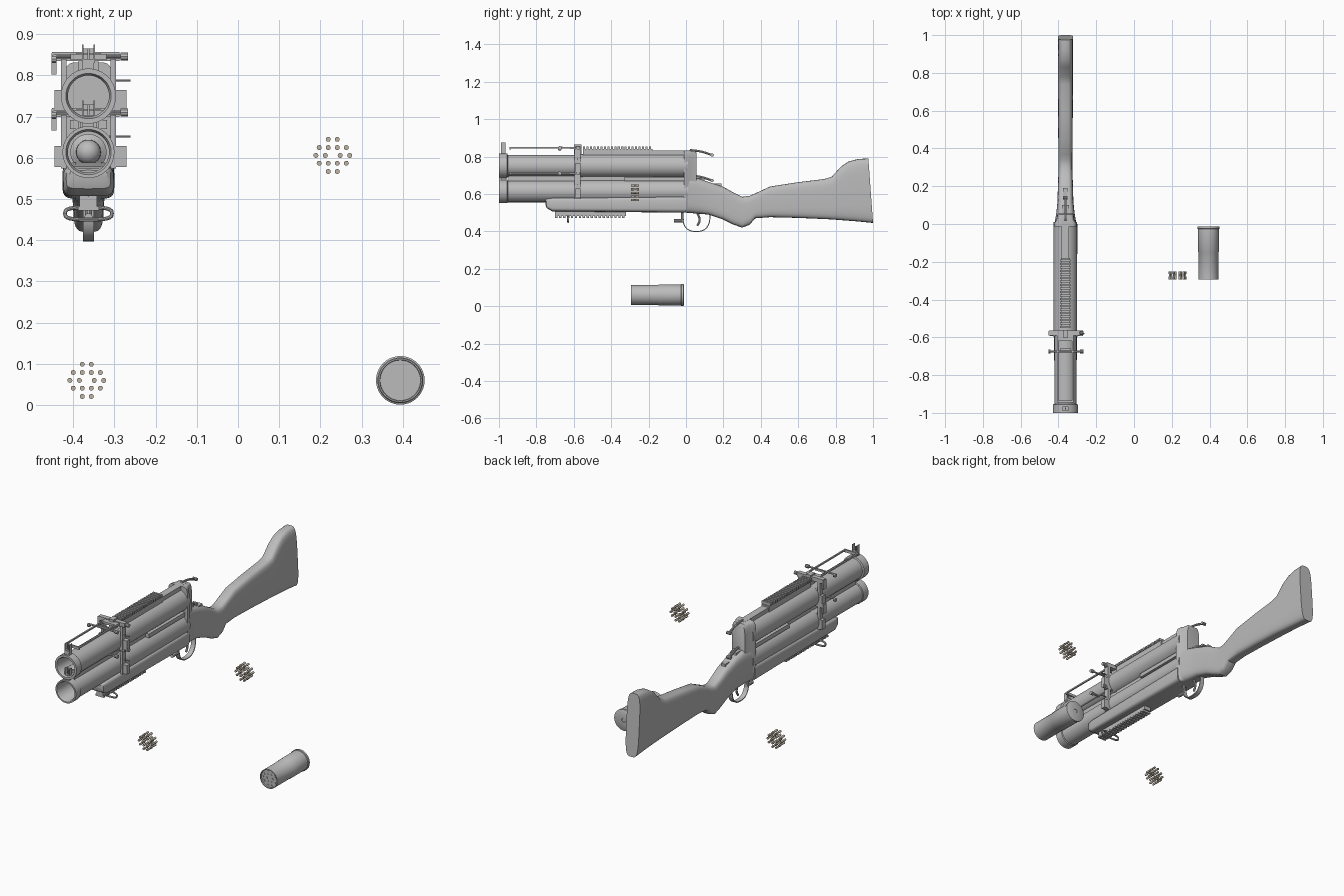
import bpy, bmesh, math

if "Cube" in bpy.data.objects:
    bpy.data.objects.remove(bpy.data.objects["Cube"])

CX = -0.363            # centre line of the launcher
UPPER, LOWER = 0.75, 0.614   # barrel axis heights


def material(name, rgb):
    m = bpy.data.materials.new(name)
    m.use_nodes = True
    m.diffuse_color = (*rgb, 1)
    m.node_tree.nodes["Principled BSDF"].inputs["Base Color"].default_value = (*rgb, 1)
    return m


GREY = material("plain_grey", (0.5, 0.5, 0.5))
TAN = material("warm_metal", (0.52, 0.46, 0.37))


def finish(name, bm, mat=GREY):
    bmesh.ops.remove_doubles(bm, verts=bm.verts, dist=1e-5)
    bmesh.ops.recalc_face_normals(bm, faces=bm.faces)
    me = bpy.data.meshes.new(name)
    bm.to_mesh(me)
    bm.free()
    me.materials.append(mat)
    ob = bpy.data.objects.new(name, me)
    bpy.context.collection.objects.link(ob)
    return ob


def skin(bm, rings):
    """Bridge equal rings of points and cap both ends."""
    vs = [[bm.verts.new(p) for p in r] for r in rings]
    n = len(vs[0])
    for a, b in zip(vs, vs[1:]):
        for i in range(n):
            j = (i + 1) % n
            bm.faces.new((a[i], a[j], b[j], b[i]))
    bm.faces.new(vs[0])
    bm.faces.new(vs[-1])


def lathe(name, x, z, profile, n=40, mat=GREY):
    """Turn (y, radius) points about an axis along y."""
    bm = bmesh.new()
    turns = [2 * math.pi * i / n for i in range(n)]
    skin(bm, [[(x + r * math.cos(t), y, z + r * math.sin(t)) for t in turns]
              for y, r in profile])
    return finish(name, bm, mat)


def soft(v, power):
    return math.copysign(abs(v) ** (2 / power), v)


def loft(name, stations, power=4, n=32, lean=0):
    """Rounded sections (y, top, bottom, half width); the last one leans."""
    bm, rings = bmesh.new(), []
    for k, (y, top, bot, w) in enumerate(stations):
        ring = []
        for i in range(n):
            t = 2 * math.pi * i / n
            s = soft(math.sin(t), power)
            dy = -lean * (s + 1) / 2 if k == len(stations) - 1 else 0
            ring.append((CX + w * soft(math.cos(t), power), y + dy,
                         (top + bot) / 2 + s * (top - bot) / 2))
        rings.append(ring)
    skin(bm, rings)
    return finish(name, bm)


def boxes(name, items):
    """Boxes as (x0, x1, y0, y1, z0, z1), x measured from the centre line."""
    bm = bmesh.new()
    for x0, x1, y0, y1, z0, z1 in items:
        x0, x1 = x0 + CX, x1 + CX
        skin(bm, [[(x0, y, z0), (x1, y, z0), (x1, y, z1), (x0, y, z1)] for y in (y0, y1)])
    return finish(name, bm)


def wire(name, pts, r, smooth=False, cyclic=False):
    cu = bpy.data.curves.new(name, 'CURVE')
    cu.dimensions = '3D'
    cu.bevel_depth, cu.bevel_resolution, cu.use_fill_caps = r, 3, True
    sp = cu.splines.new('BEZIER' if smooth else 'POLY')
    points = sp.bezier_points if smooth else sp.points
    points.add(len(pts) - 1)
    for p, (x, y, z) in zip(points, pts):
        if smooth:
            p.co = (x + CX, y, z)
            p.handle_left_type = p.handle_right_type = 'AUTO'
        else:
            p.co = (x + CX, y, z, 1)
    sp.use_cyclic_u = cyclic
    sp.resolution_u = 6
    cu.materials.append(GREY)
    bpy.context.collection.objects.link(bpy.data.objects.new(name, cu))


def rail(name, y0, y1, base, tip, w, count):
    """Flat strip with evenly spaced cross teeth."""
    mid = base + (tip - base) * 0.7
    step = (y1 - y0) / count
    teeth = [(-w, w, y0 + i * step, y0 + (i + 0.6) * step, mid, tip) for i in range(count)]
    boxes(name, [(-w * 0.85, w * 0.85, y0, y1, base, mid)] + teeth)


def barrel_set(tag, z, ring):
    """One barrel with its sights, clamp and adjusting knobs."""
    lathe(tag + "_barrel", CX, z, [
        (-0.05, 0), (-0.05, 0.05), (-0.99, 0.05), (-1, 0.055), (-1, ring), (-0.956, ring),
        (-0.953, 0.0585), (-0.57, 0.0585), (-0.565, 0.0625), (0.01, 0.0625), (0.01, 0)])
    rail(tag + "_top_rail", -0.55, -0.18, z + 0.055, z + 0.105, 0.028, 20)
    # front sight post with two ears
    boxes(tag + "_front_sight", [
        (-0.014, 0.014, -0.99, -0.965, z + 0.058, z + 0.09),
        (-0.002, 0.002, -0.983, -0.972, z + 0.09, z + 0.115)] + [
        (s * 0.014 - 0.0015, s * 0.014 + 0.0015, -0.99, -0.965, z + 0.08, z + 0.125)
        for s in (-1, 1)])
    # folding leaf sight frame
    boxes(tag + "_leaf_sight", [
        (s * 0.04 - 0.004, s * 0.04 + 0.004, -0.945, -0.57, z + 0.094, z + 0.102)
        for s in (-1, 1)] + [
        (-0.044, 0.044, -0.945, -0.935, z + 0.088, z + 0.102),
        (-0.03, 0.03, -0.67, -0.66, z + 0.094, z + 0.104),
        (-0.044, 0.044, -0.62, -0.565, z + 0.09, z + 0.102)])
    # clamp straddling the barrel
    clamp = [(-0.088, 0.075, -0.59, -0.565, z + 0.085, z + 0.107),
             (-0.09, -0.078, -0.59, -0.567, z + 0.052, z + 0.105),
             (-0.014, 0.014, -0.6, -0.56, z + 0.06, z + 0.115),
             (-0.082, -0.054, -0.592, -0.565, z - 0.036, z + 0.015),
             (0.054, 0.092, -0.592, -0.565, z - 0.036, z + 0.015)]
    clamp += [(s * 0.06 - 0.007, s * 0.06 + 0.007, -0.595, -0.565, z - 0.04, z + 0.09)
              for s in (-1, 1)]
    boxes(tag + "_clamp", clamp)
    # cross rods with knobs
    for y in (-0.577, -0.675):
        wire(tag + "_cross_rod", [(-0.085, y, z + 0.096), (0.09, y, z + 0.096)], 0.005)
        wire(tag + "_left_knob", [(0.078, y, z + 0.096), (0.096, y, z + 0.096)], 0.01)
        wire(tag + "_right_knob", [(-0.09, y, z + 0.09), (-0.078, y, z + 0.09)], 0.01)
    wire(tag + "_clamp_pin", [(0.05, -0.58, z + 0.038), (0.102, -0.58, z + 0.038)], 0.003)
    # hammer lever
    wire(tag + "_hammer", [(0, 0.02, z + 0.085), (0, 0.08, z + 0.077), (0, 0.14, z + 0.058)],
         0.006, True)
    wire(tag + "_hammer_spur", [(-0.012, 0.14, z + 0.058), (0.012, 0.14, z + 0.058)], 0.009)


barrel_set("upper", UPPER, 0.067)
barrel_set("lower", LOWER, 0.063)

# stepped round nose of the loaded shell
lathe("loaded_shell_nose", CX, LOWER,
      [(-0.05, 0.044), (-0.09, 0.044), (-0.1, 0.03)] +
      [(-0.11 - 0.03 * math.sin(a * math.pi / 12), 0.03 * math.cos(a * math.pi / 12))
       for a in range(7)])

# web between the barrels, and top strap
boxes("barrel_web", [(-0.02, 0.02, -0.95, 0, 0.665, 0.7),
                     (-0.045, 0.045, -0.33, 0.01, 0.67, 0.692),
                     (-0.02, 0.02, -0.18, 0.03, 0.8, 0.832)])

# forend, receiver and stock
loft("forend", [(-0.752, 0.57, 0.545, 0.045), (-0.745, 0.575, 0.525, 0.054),
                (-0.715, 0.58, 0.507, 0.061), (0.0, 0.59, 0.5, 0.063)], 5)
loft("receiver", [(-0.012, 0.832, 0.5, 0.061), (0.008, 0.832, 0.5, 0.058),
                  (0.02, 0.832, 0.5, 0.048), (0.05, 0.83, 0.5, 0.043),
                  (0.056, 0.82, 0.51, 0.04)], 7)
loft("stock", [
    (0.0, 0.69, 0.5, 0.058), (0.06, 0.685, 0.495, 0.048), (0.12, 0.665, 0.49, 0.042),
    (0.2, 0.638, 0.463, 0.04), (0.25, 0.61, 0.438, 0.038), (0.3, 0.585, 0.42, 0.037),
    (0.34, 0.59, 0.435, 0.037), (0.37, 0.603, 0.47, 0.037), (0.45, 0.64, 0.476, 0.038),
    (0.6, 0.663, 0.472, 0.039), (0.74, 0.68, 0.466, 0.04), (0.78, 0.693, 0.464, 0.04),
    (0.83, 0.748, 0.46, 0.04), (0.87, 0.774, 0.457, 0.04), (0.92, 0.787, 0.453, 0.04),
    (1.0, 0.79, 0.445, 0.04)], 4, lean=0.025)
boxes("tang_plate", [(-0.018, 0.018, 0.05, 0.1, 0.66, 0.685), (-0.012, 0.012, 0.1, 0.19, 0.635, 0.655)])

# lower accessory rail, sling loop and peg
rail("lower_rail", -0.7, -0.32, 0.507, 0.472, 0.025, 18)
turns = [2 * math.pi * i / 24 for i in range(24)]
wire("sling_loop", [(0.057 * soft(math.cos(t), 3), -0.63, 0.465 + 0.015 * soft(math.sin(t), 3))
                    for t in turns], 0.005, cyclic=True)
wire("front_peg", [(0, -0.065, 0.456), (0, -0.01, 0.456)], 0.01)
wire("peg_stem", [(0, -0.02, 0.456), (0, -0.02, 0.51)], 0.007)

# trigger and flat strap guard
bm, bow = bmesh.new(), []
for i in range(17):
    t = math.pi * i / 16
    c, s = soft(math.cos(t), 2.6), soft(math.sin(t), 2.6)
    bow.append([(CX + x, 0.055 - r * c, 0.49 - (r + 0.017) * s)
                for x, r in ((-0.013, 0.076), (0.013, 0.076), (0.013, 0.071), (-0.013, 0.071))])
skin(bm, bow)
finish("trigger_guard", bm)
wire("trigger", [(0, 0.06, 0.5), (0, 0.073, 0.46), (0, 0.06, 0.43)], 0.006, True)

# loose shell with a recessed mouth and a rear rim
SX, SZ = 0.394, 0.06
lathe("loose_shell", SX, SZ, [
    (-0.285, 0), (-0.285, 0.049), (-0.293, 0.05), (-0.293, 0.0535), (-0.15, 0.0535),
    (-0.147, 0.0555), (-0.027, 0.0555), (-0.025, 0.059), (-0.014, 0.059), (-0.012, 0.056),
    (-0.012, 0.012), (-0.014, 0.011), (-0.014, 0)])

# sixteen darts in a cluster
spots = [(sx * x, sz * z) for x, z in ((0.011, 0.039), (0.011, 0.019), (0.033, 0.019))
         for sx in (-1, 1) for sz in (-1, 1)]
spots += [(s * x, 0) for x in (0.018, 0.041) for s in (-1, 1)]


def dart_cluster(name, x, y, z, mat):
    for dx, dz in spots:
        lathe(name, x + dx, z + dz, [(y + dy, r) for dy, r in (
            (-0.021, 0.006), (-0.008, 0.006), (-0.006, 0.005), (0.006, 0.005),
            (0.008, 0.006), (0.021, 0.006))], 14, mat)


dart_cluster("high_dart", 0.23, -0.272, 0.606, TAN)
dart_cluster("low_dart", -0.367, -0.272, 0.06, TAN)
dart_cluster("packed_dart", SX, -0.267, SZ, GREY)


def select(kind):
    bpy.ops.object.select_all(action='DESELECT')
    for ob in bpy.context.scene.objects:
        if ob.type == kind:
            ob.select_set(True)
            bpy.context.view_layer.objects.active = ob


# curves become meshes, then everything is smoothed with sharp edges kept
select('CURVE')
bpy.ops.object.convert(target='MESH')
select('MESH')
bpy.ops.object.shade_smooth_by_angle(angle=math.radians(35))
